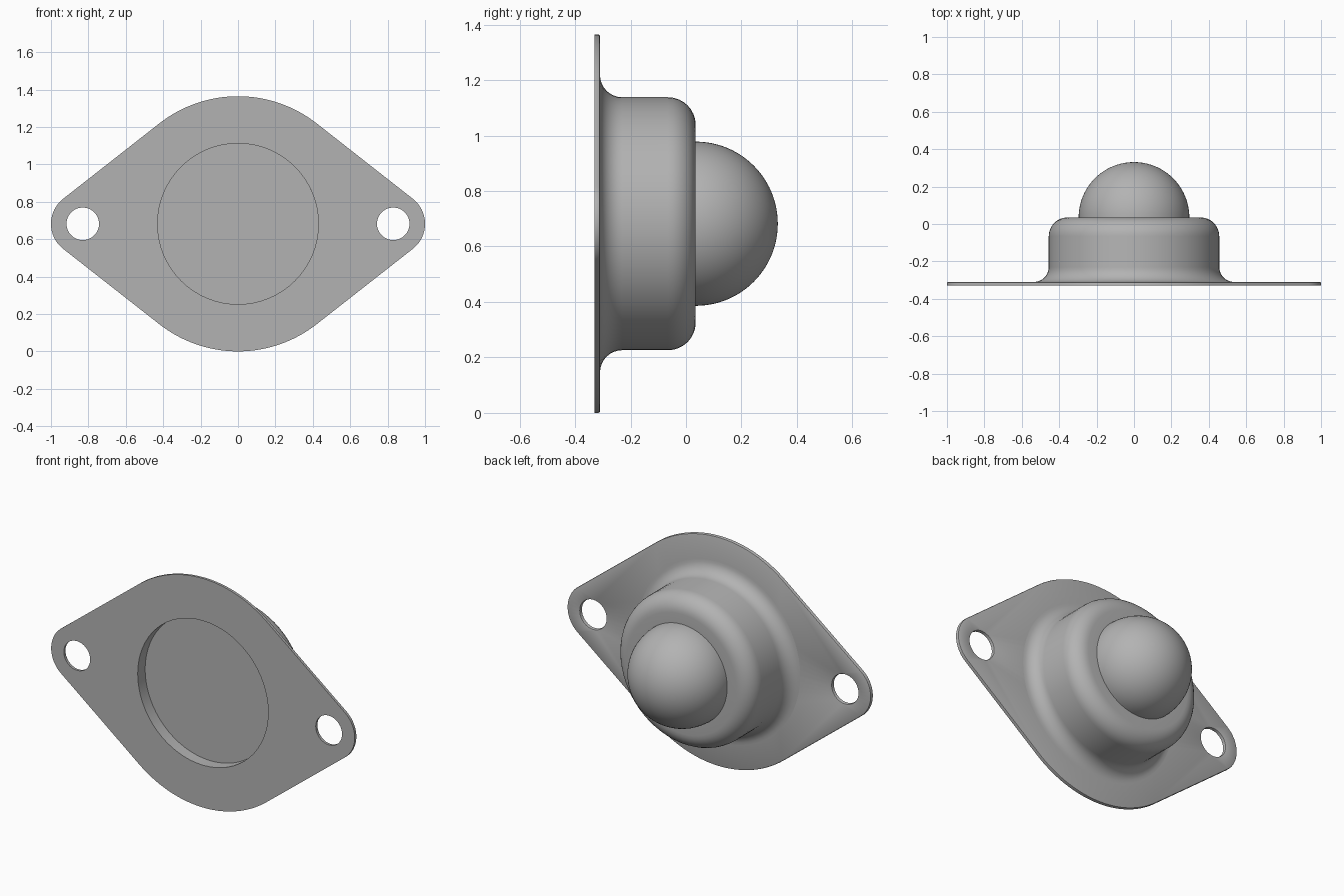
import bpy, bmesh
from math import pi, sin, cos, acos, radians
from mathutils import Matrix

cube = bpy.data.objects.get("Cube")
if cube:
    bpy.data.objects.remove(cube, do_unlink=True)

CENTRE_Z = 0.682
PLACE = Matrix.Translation((0, 0, CENTRE_Z)) @ Matrix.Rotation(-pi / 2, 4, 'X')

steel = bpy.data.materials.new("Grey steel")
steel.use_nodes = True
GREY = (0.45, 0.45, 0.45, 1)
steel.diffuse_color = GREY
steel.node_tree.nodes["Principled BSDF"].inputs["Base Color"].default_value = GREY


def arc(cx, cy, r, start, end, n):
    """Points along an arc, angles in radians."""
    return [(cx + r * cos(start + (end - start) * i / n),
             cy + r * sin(start + (end - start) * i / n)) for i in range(n + 1)]


def finish(name, bm, angle=35):
    """Turn the local z axis towards the back, then shade."""
    bmesh.ops.recalc_face_normals(bm, faces=bm.faces)
    bm.transform(PLACE)
    mesh = bpy.data.meshes.new(name)
    bm.to_mesh(mesh)
    bm.free()
    mesh.materials.append(steel)
    ob = bpy.data.objects.new(name, mesh)
    bpy.context.collection.objects.link(ob)
    bpy.ops.object.select_all(action='DESELECT')
    ob.select_set(True)
    bpy.context.view_layer.objects.active = ob
    bpy.ops.object.shade_smooth_by_angle(angle=radians(angle))


def lathe(name, profile, steps):
    """Spin (radius, height) points around the local z axis."""
    bm = bmesh.new()
    verts = [bm.verts.new((r, 0, h)) for r, h in profile]
    edges = [bm.edges.new(pair) for pair in zip(verts, verts[1:])]
    bmesh.ops.spin(bm, geom=verts + edges, cent=(0, 0, 0), axis=(0, 0, 1),
                   angle=2 * pi, steps=steps, use_merge=True)
    bmesh.ops.remove_doubles(bm, verts=bm.verts, dist=1e-5)
    finish(name, bm)


# Mounting plate: hull of one big and two small circles, with three holes
FRONT, BACK = -0.33, -0.31
BIG, EAR, HOLE_X = 0.682, 0.17, 0.83
tangent = acos((BIG - EAR) / HOLE_X)
outline = (arc(HOLE_X, 0, EAR, -tangent, tangent, 24)
           + arc(0, 0, BIG, tangent, pi - tangent, 32)
           + arc(-HOLE_X, 0, EAR, pi - tangent, pi + tangent, 24)
           + arc(0, 0, BIG, pi + tangent, 2 * pi - tangent, 32))
loops = [outline, arc(0, 0, 0.43, 0, 2 * pi, 64)[:-1]]
loops += [arc(s * HOLE_X, 0, 0.087, 0, 2 * pi, 36)[:-1] for s in (-1, 1)]

bm = bmesh.new()
for points in loops:
    ring = [bm.verts.new((x, y, FRONT)) for x, y in points]
    for a, b in zip(ring, ring[1:] + ring[:1]):
        bm.edges.new((a, b))
bmesh.ops.triangle_fill(bm, edges=bm.edges[:], use_beauty=True)
top = bmesh.ops.extrude_face_region(bm, geom=bm.faces[:])["geom"]
bmesh.ops.translate(bm, vec=(0, 0, BACK - FRONT),
                    verts=[g for g in top if isinstance(g, bmesh.types.BMVert)])
bmesh.ops.recalc_face_normals(bm, faces=bm.faces)
# Soften the back rims, except the one covered by the housing
rims = [e for e in bm.edges
        if all(v.co.z > BACK - 0.001 and v.co.xy.length > 0.45 for v in e.verts)
        and e.calc_face_angle(0) > 1]
bmesh.ops.bevel(bm, geom=rims, offset=0.006, segments=2, profile=0.5, affect='EDGES')
finish("mounting_plate", bm)

# Housing: recessed floor, flared foot, straight wall and rounded shoulder
WALL, FLARE, SHOULDER, RIM = 0.456, 0.08, 0.1, 0.035
housing = [(0, -0.26), (0.43, -0.26), (0.43, -0.32), (WALL + FLARE, -0.32)]
housing += arc(WALL + FLARE, BACK + FLARE, FLARE, 1.5 * pi, pi, 8)
housing += arc(WALL - SHOULDER, RIM - SHOULDER, SHOULDER, 0, pi / 2, 8)
housing += [(0.28, RIM)]
lathe("housing", housing, 64)

# Ball: the half that stands out of the housing
lathe("ball", arc(0, RIM, 0.296, 0, pi / 2, 24), 64)
